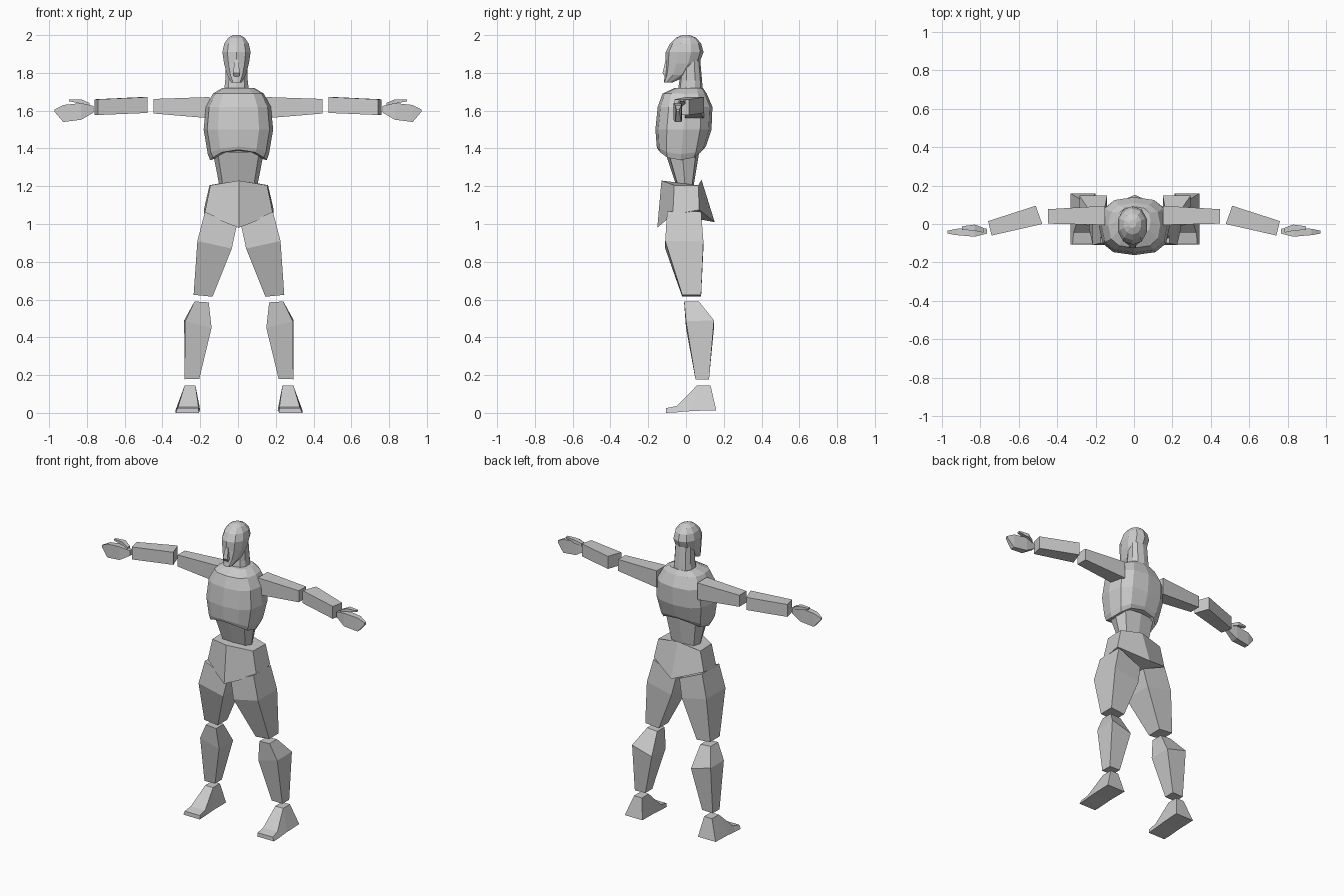
import bpy, bmesh, math
from mathutils import Vector

grey = bpy.data.materials.new("plain_grey")
grey.diffuse_color = (0.6, 0.6, 0.6, 1)


def loft(name, rings):
    """Skin a list of equal-length point rings and cap both ends."""
    bm = bmesh.new()
    loops = [[bm.verts.new(Vector(p)) for p in r] for r in rings]
    n = len(loops[0])
    for a, b in zip(loops, loops[1:]):
        for i in range(n):
            j = (i + 1) % n
            bm.faces.new((a[i], a[j], b[j], b[i]))
    bm.faces.new(loops[0][::-1])
    bm.faces.new(loops[-1])
    bmesh.ops.recalc_face_normals(bm, faces=bm.faces)
    me = bpy.data.meshes.new(name)
    bm.to_mesh(me)
    bm.free()
    me.materials.append(grey)
    ob = bpy.data.objects.new(name, me)
    bpy.context.collection.objects.link(ob)
    return ob


def oval(z, front, back, half, cx=0.0, n=12, p=0.8, arch=0.0):
    """Squarish oval ring; arch lifts the front and back middle."""
    pts = []
    for i in range(n):
        a = 2 * math.pi * i / n
        s, c = math.sin(a), math.cos(a)
        x = math.copysign(abs(s) ** p, s) * half
        y = (front + back) / 2 - math.copysign(abs(c) ** p, c) * (back - front) / 2
        pts.append((cx + x, y, z + arch * c * c))
    return pts


def rect(xi, xo, y0, y1, zi, zo=None):
    """Four-sided limb ring from inner to outer x, with its own inner and outer height."""
    zo = zi if zo is None else zo
    return [(xi, y0, zi), (xo, y0, zo), (xo, y1, zo), (xi, y1, zi)]


def pair(name, rings, shift=0.0):
    """Build a limb part on both sides."""
    for side, s in (("left", 1), ("right", -1)):
        loft(f"{side}_{name}", [[(s * x + shift, y, z) for x, y, z in r] for r in rings])


# Head, nose and neck
HX = -0.008
loft("head", [oval(z, f, b, h, HX, 10, 0.9) for z, f, b, h in (
    (1.748, -0.118, -0.075, 0.028),
    (1.79, -0.112, 0.02, 0.052),
    (1.85, -0.108, 0.07, 0.069),
    (1.91, -0.108, 0.093, 0.078),
    (1.955, -0.085, 0.08, 0.068),
    (1.985, -0.055, 0.055, 0.047),
    (2.0, -0.02, 0.02, 0.02))])
loft("nose", [rect(HX - w, HX + w, f, -0.08, z) for z, f, w in (
    (1.78, -0.112, 0.014), (1.80, -0.124, 0.018), (1.87, -0.108, 0.009))])
loft("neck", [oval(z, f, b, h, -0.008, 10) for z, f, b, h in (
    (1.69, -0.045, 0.09, 0.07), (1.76, -0.035, 0.085, 0.062), (1.87, -0.03, 0.075, 0.058))])

# Rib cage with an arched lower rim
loft("chest", [oval(z, f, b, h, 0.002, 12, 0.75, arch) for z, f, b, h, arch in (
    (1.35, -0.10, 0.05, 0.11, 0.04),
    (1.338, -0.148, 0.09, 0.15, 0.055),
    (1.37, -0.155, 0.105, 0.162, 0.04),
    (1.50, -0.162, 0.135, 0.184, 0.0),
    (1.62, -0.15, 0.14, 0.172, 0.0),
    (1.69, -0.125, 0.11, 0.135, 0.0),
    (1.72, -0.06, 0.09, 0.085, 0.0))])

# Waist
loft("waist", [oval(z, f, b, h, 0.002, 8, 0.6) for z, f, b, h in (
    (1.20, -0.05, 0.04, 0.10), (1.38, -0.11, 0.07, 0.135))])

# Six-sided pelvis, pointed at front and back
def hexagon(front, side_front, side_back, back):
    flip = lambda p: (-p[0], p[1], p[2])
    return [(x + 0.004, y, z) for x, y, z in
            (front, side_front, side_back, back, flip(side_back), flip(side_front))]

loft("pelvis", [
    hexagon((0, -0.13, 1.23), (0.15, -0.062, 1.205), (0.155, 0.065, 1.205), (0, 0.082, 1.235)),
    hexagon((0, -0.152, 0.98), (0.182, -0.07, 1.05), (0.185, 0.07, 1.075), (0, 0.152, 1.01))])

# Legs
LEG = 0.005
pair("thigh", [
    rect(0.012, 0.18, -0.10, 0.08, 0.99, 1.065),
    rect(0.038, 0.22, -0.11, 0.092, 0.87, 0.91),
    rect(0.14, 0.24, -0.02, 0.08, 0.615, 0.625)], LEG)
pair("shin", [
    rect(0.16, 0.235, -0.01, 0.068, 0.585, 0.59),
    [(0.145, 0.0, 0.45), (0.285, 0.0, 0.485), (0.29, 0.148, 0.49), (0.145, 0.148, 0.45)],
    rect(0.21, 0.288, 0.05, 0.122, 0.18, 0.178)], LEG)

# Feet: stacked profile from toe to heel
def slab(y0, y1, z0, z1, b0, b1, t0, t1):
    return [(b0, y0, z0), (b1, y0, z0), (t1, y1, z1), (t0, y1, z1)]

pair("foot", [
    slab(-0.107, -0.105, 0.0, 0.025, 0.212, 0.335, 0.214, 0.325),
    slab(-0.05, -0.048, 0.003, 0.037, 0.211, 0.336, 0.215, 0.32),
    slab(0.03, 0.058, 0.010, 0.145, 0.209, 0.336, 0.23, 0.288),
    slab(0.16, 0.13, 0.014, 0.145, 0.205, 0.336, 0.23, 0.288)], LEG)

# Arms: four-sided blocks running outward
def end(xf, xb, y0, y1, z0, z1):
    return [(xf, y0, z0), (xb, y1, z0), (xb, y1, z1), (xf, y0, z1)]

pair("upper_arm", [
    end(0.15, 0.15, -0.005, 0.095, 1.56, 1.672),
    end(0.448, 0.448, 0.002, 0.077, 1.585, 1.662)])
pair("forearm", [
    end(0.478, 0.512, 0.0, 0.095, 1.588, 1.672),
    end(0.742, 0.76, -0.06, 0.015, 1.577, 1.66)])

# Hands: flat mitten plus a thin thumb
pair("hand", [end(x, x, y0, y1, z0, z1) for x, y0, y1, z0, z1 in (
    (0.765, -0.05, -0.025, 1.59, 1.625),
    (0.83, -0.066, -0.02, 1.552, 1.64),
    (0.925, -0.058, -0.025, 1.54, 1.63),
    (0.972, -0.05, -0.035, 1.595, 1.606))])
pair("thumb", [end(x, x, y0, y1, z0, z1) for x, y0, y1, z0, z1 in (
    (0.785, -0.045, -0.02, 1.622, 1.64),
    (0.83, -0.035, -0.003, 1.637, 1.66),
    (0.895, -0.03, -0.012, 1.65, 1.66))])
